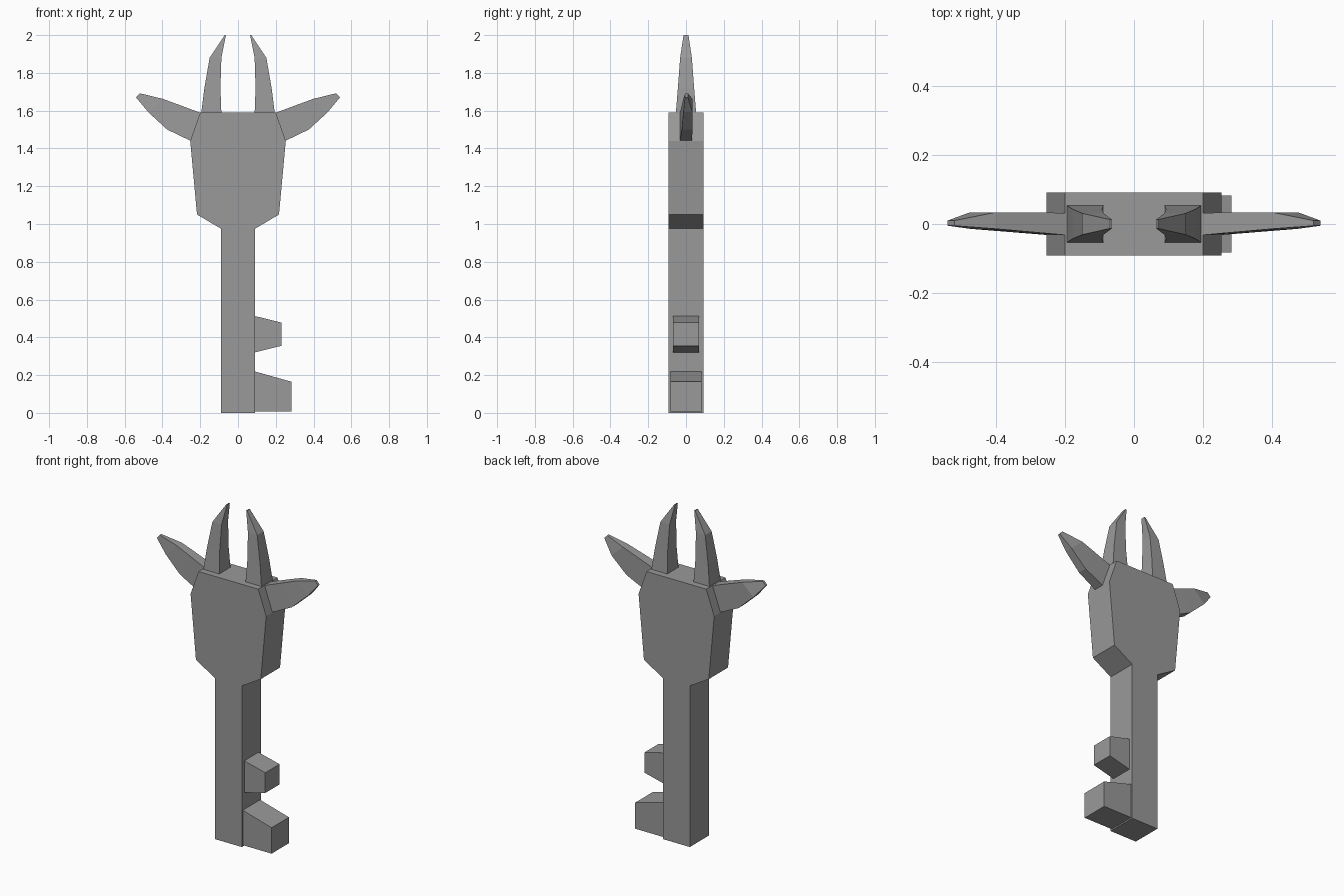
import bpy
import bmesh

cube = bpy.data.objects.get("Cube")
if cube:
    bpy.data.objects.remove(cube, do_unlink=True)

grey = bpy.data.materials.new("plain grey")
grey.use_nodes = True
GREY = (0.32, 0.32, 0.32, 1)
grey.diffuse_color = GREY
grey.node_tree.nodes["Principled BSDF"].inputs["Base Color"].default_value = GREY


def loft(name, rings):
    """Skin a closed flat-faced solid through rings of equal point count."""
    bm = bmesh.new()
    loops = [[bm.verts.new(p) for p in ring] for ring in rings]
    count = len(loops[0])
    for a, b in zip(loops, loops[1:]):
        for i in range(count):
            j = (i + 1) % count
            bm.faces.new((a[i], a[j], b[j], b[i]))
    bm.faces.new(loops[0])
    bm.faces.new(loops[-1])
    bmesh.ops.recalc_face_normals(bm, faces=bm.faces)
    mesh = bpy.data.meshes.new(name)
    bm.to_mesh(mesh)
    bm.free()
    mesh.materials.append(grey)
    obj = bpy.data.objects.new(name, mesh)
    bpy.context.collection.objects.link(obj)
    return obj


def slab(name, outline, half_depth):
    """Extrude a front outline symmetrically in depth."""
    return loft(name, [[(x, y, z) for x, z in outline]
                       for y in (-half_depth, half_depth)])


def section(a, b, front, back):
    """Four-sided ring spanning two front-view points."""
    return [(a[0], front, a[1]), (b[0], front, b[1]),
            (b[0], back, b[1]), (a[0], back, a[1])]


def pair(side_parts, sections):
    """Build a part on both sides of the head."""
    for side, s in (("left", 1), ("right", -1)):
        loft(side + "_" + side_parts,
             [[(s * x, y, z) for x, y, z in section(*sec)] for sec in sections])


# Shaft and head share one continuous outline
half = [(0.09, 0), (0.09, 0.975), (0.217, 1.05), (0.253, 1.44), (0.2, 1.59)]
slab("head_and_shaft", half + [(-x, z) for x, z in reversed(half)], 0.092)

# Teeth of the key
slab("upper_tooth", [(0.08, 0.318), (0.23, 0.355), (0.23, 0.478), (0.08, 0.515)], 0.068)
slab("lower_tooth", [(0.08, 0.008), (0.283, 0.008), (0.283, 0.165), (0.08, 0.222)], 0.083)

# Curved horns: inner point, outer point, front, back
pair("horn", [((0.088, 1.585), (0.195, 1.585), -0.054, 0.054),
              ((0.093, 1.72), (0.178, 1.72), -0.043, 0.043),
              ((0.088, 1.88), (0.15, 1.88), -0.031, 0.031),
              ((0.064, 2.0), (0.07, 2.0), -0.013, 0.013)])

# Tapered ears: upper point, lower point, front, back
pair("ear", [((0.197, 1.588), (0.25, 1.44), -0.032, 0.032),
             ((0.31, 1.63), (0.375, 1.50), -0.022, 0.034),
             ((0.40, 1.663), (0.475, 1.592), -0.014, 0.034),
             ((0.52, 1.692), (0.54, 1.67), -0.005, 0.01)])
